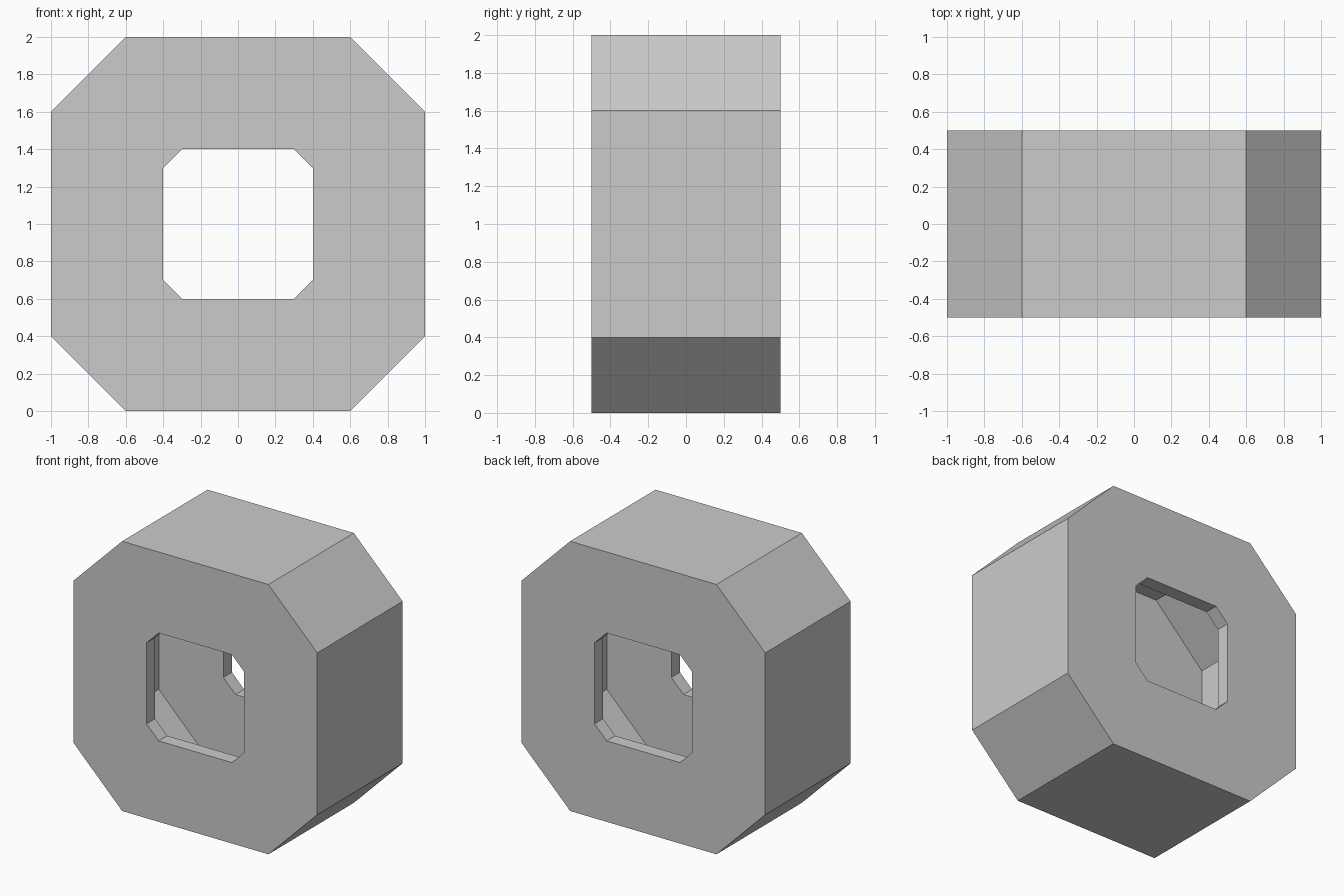
import bpy, bmesh

if "Cube" in bpy.data.objects:
    bpy.data.objects.remove(bpy.data.objects["Cube"])

def chamfered_square(half, cut):
    """Eight (x, z) points of a square with its corners cut at 45 degrees."""
    k = half - cut
    return [(half, -k), (half, k), (k, half), (-k, half),
            (-half, k), (-half, -k), (-k, -half), (k, -half)]

# Profiles: outer shell, inner cavity and opening
outer = chamfered_square(1.0, 0.4)
cavity = chamfered_square(0.93, 0.4)
opening = chamfered_square(0.4, 0.1)

# Closed section of the hollow ring, as (profile, depth) pairs
section = [(outer, 0.5), (outer, -0.5), (opening, -0.5), (opening, -0.4),
           (cavity, -0.4), (cavity, 0.4), (opening, 0.4), (opening, 0.5)]

# Hollow octagonal housing: join each loop to the next
bm = bmesh.new()
rings = [[bm.verts.new((x, y, z + 1.0)) for x, z in prof] for prof, y in section]
for a, b in zip(rings, rings[1:] + rings[:1]):
    for i in range(8):
        j = (i + 1) % 8
        bm.faces.new((a[i], a[j], b[j], b[i]))
bmesh.ops.recalc_face_normals(bm, faces=bm.faces)

mesh = bpy.data.meshes.new("hollow_housing")
bm.to_mesh(mesh)
bm.free()
bpy.context.collection.objects.link(bpy.data.objects.new("hollow_housing", mesh))
